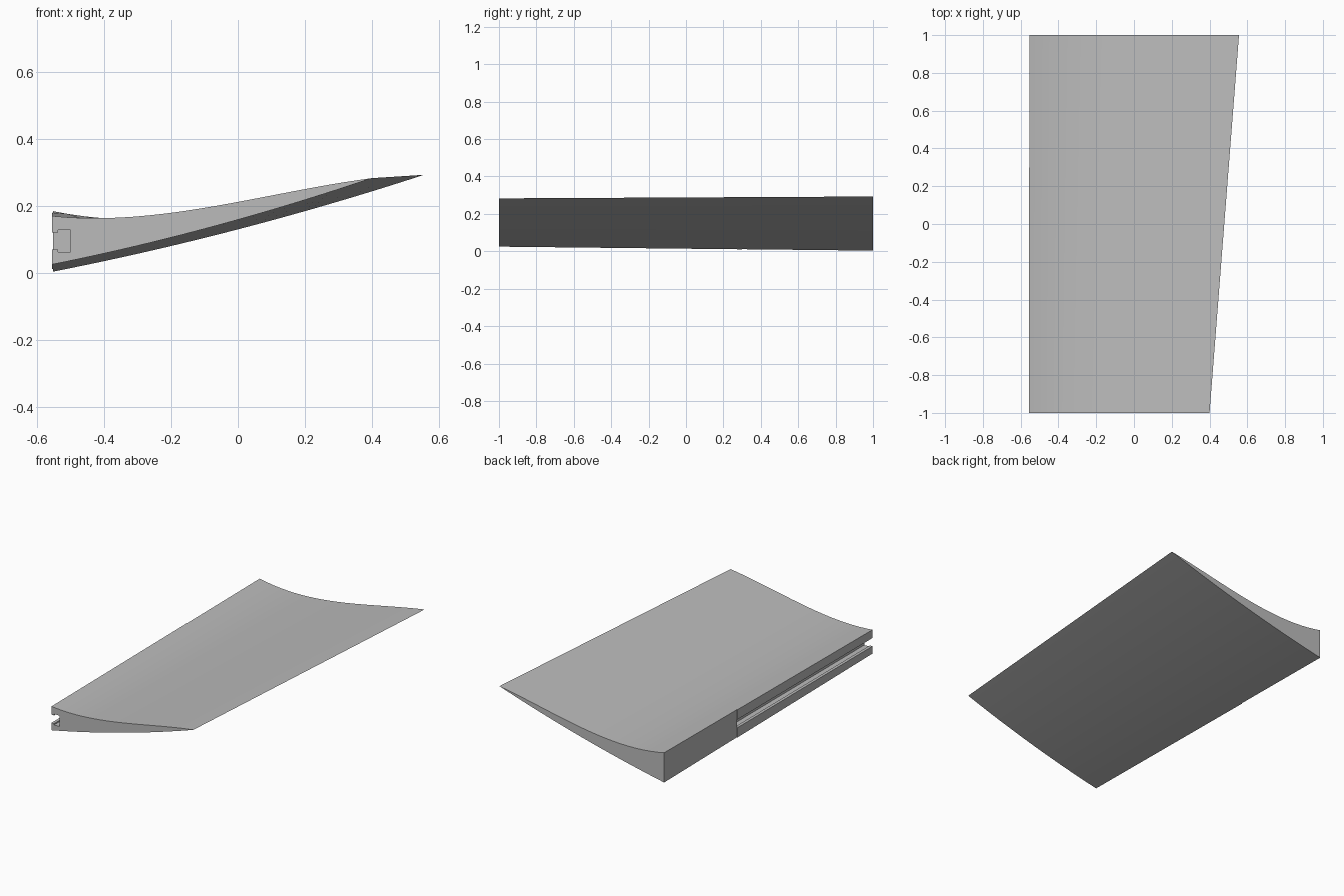
import bpy, bmesh
from mathutils import Vector
from mathutils.geometry import interpolate_bezier

cube = bpy.data.objects.get("Cube")
if cube:
    bpy.data.objects.remove(cube, do_unlink=True)

grey = bpy.data.materials.new("plain grey")
grey.use_nodes = True
colour = (0.5, 0.5, 0.5, 1)
grey.diffuse_color = colour
grey.node_tree.nodes["Principled BSDF"].inputs["Base Color"].default_value = colour

NOSE = -0.556
STEPS = 24


def curve(tip_x, heights):
    """Smooth curve from nose to tip with evenly spaced control heights."""
    pts = [Vector((NOSE + (tip_x - NOSE) * i / 3, 0, z)) for i, z in enumerate(heights)]
    return interpolate_bezier(*pts, STEPS)


def section(tip_x, bottom, top):
    """Closed wedge outline: along the bottom to the tip, back over the top."""
    return curve(tip_x, bottom) + curve(tip_x, top)[-2::-1]


def loft(name, first, last, y0, y1):
    """Solid between two matching outlines in the xz plane."""
    bm = bmesh.new()
    rings = [[bm.verts.new((p[0], y, p[-1])) for p in ring]
             for ring, y in ((first, y0), (last, y1))]
    n = len(first)
    for i in range(n):
        j = (i + 1) % n
        bm.faces.new((rings[0][i], rings[0][j], rings[1][j], rings[1][i]))
    for ring in rings:
        bm.faces.new(ring)
    bmesh.ops.recalc_face_normals(bm, faces=bm.faces)
    mesh = bpy.data.meshes.new(name)
    bm.to_mesh(mesh)
    bm.free()
    mesh.materials.append(grey)
    obj = bpy.data.objects.new(name, mesh)
    bpy.context.collection.objects.link(obj)
    return obj


# Tapered wedge with a concave top and gently bowed underside
front = section(0.40, (0.025, 0.089, 0.175, 0.283), (0.17, 0.136, 0.241, 0.283))
back = section(0.556, (0.003, 0.076, 0.172, 0.293), (0.185, 0.106, 0.235, 0.293))
wedge = loft("wedge_panel", front, back, -1, 1)

# Stepped slot along the thick edge, and a slight relief behind it
slot_half = [(-0.6, 0.025), (-0.538, 0.025), (-0.538, 0.033), (-0.5, 0.033)]
slot = [(x, 0.095 - h) for x, h in slot_half] + [(x, 0.095 + h) for x, h in reversed(slot_half)]
relief = [(-0.6, -0.1), (-0.553, -0.1), (-0.553, 0.3), (-0.6, 0.3)]
cutters = [loft("slot_cutter", slot, slot, -1.1, 0.3),
           loft("edge_relief_cutter", relief, relief, 0.3, 1.1)]

bpy.ops.object.select_all(action="DESELECT")
wedge.select_set(True)
bpy.context.view_layer.objects.active = wedge
for cutter in cutters:
    cutter.hide_render = True
    mod = wedge.modifiers.new(cutter.name, "BOOLEAN")
    mod.operation = "DIFFERENCE"
    mod.solver = "EXACT"
    mod.object = cutter
    bpy.ops.object.modifier_apply(modifier=mod.name)
    bpy.data.objects.remove(cutter, do_unlink=True)

# Smooth the curved skins and keep the rims crisp
bpy.ops.object.shade_smooth_by_angle(angle=0.2)
